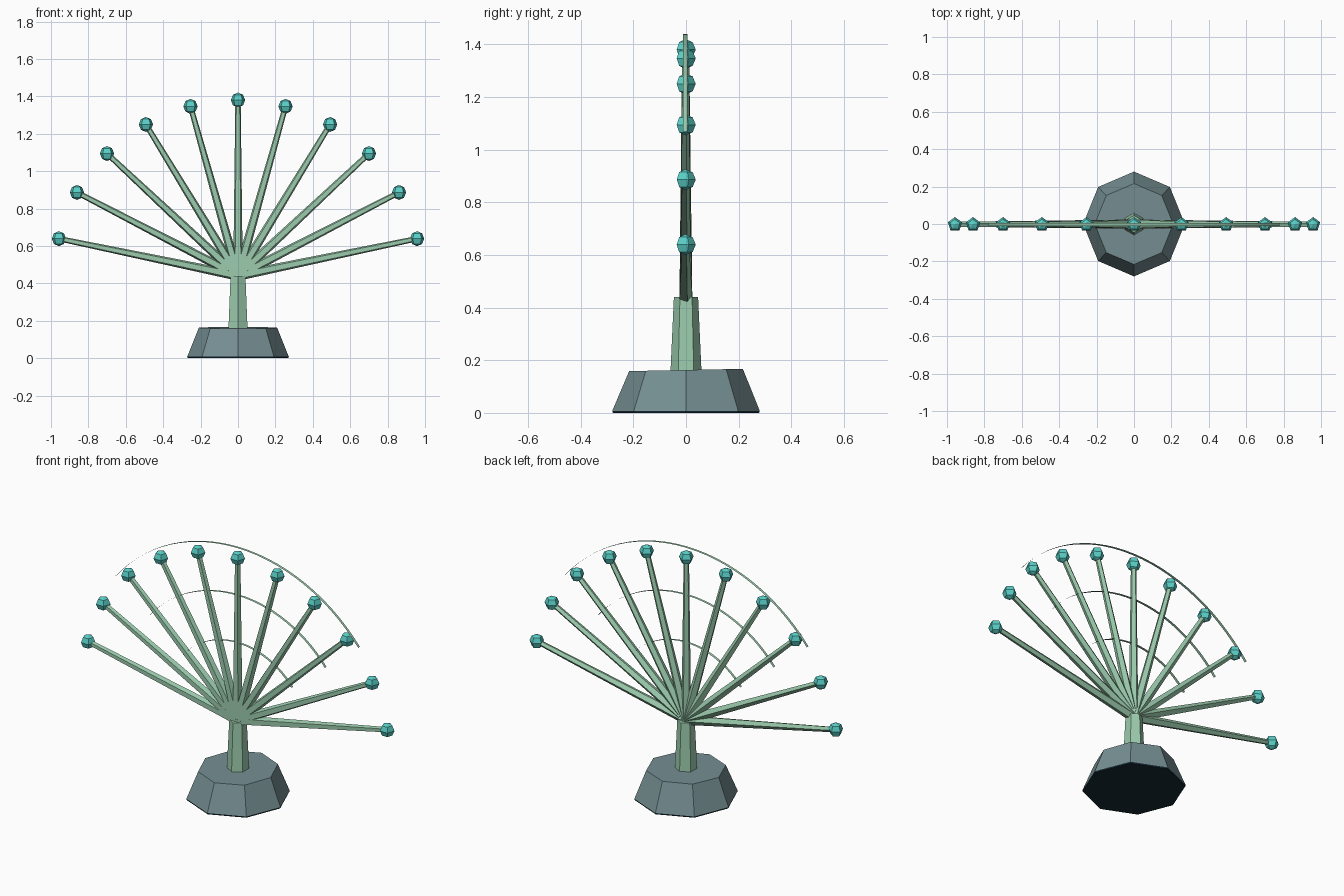
import bpy, bmesh, math
from mathutils import Vector

if "Cube" in bpy.data.objects:
    bpy.data.objects.remove(bpy.data.objects["Cube"])

HUB = Vector((0, -0.003, 0.44))


def material(name, rgb):
    m = bpy.data.materials.new(name)
    m.diffuse_color = (*rgb, 1)
    m.use_nodes = True
    m.node_tree.nodes["Principled BSDF"].inputs["Base Color"].default_value = m.diffuse_color
    return m


GREEN = material("pale_green", (0.33, 0.60, 0.42))
TEAL = material("bright_teal", (0.10, 0.62, 0.57))
SLATE = material("slate_grey", (0.18, 0.275, 0.29))
NAVY = material("dark_navy", (0.008, 0.023, 0.035))


def finish(name, bm, mat):
    mesh = bpy.data.meshes.new(name)
    bm.to_mesh(mesh)
    bm.free()
    mesh.materials.append(mat)
    ob = bpy.data.objects.new(name, mesh)
    bpy.context.collection.objects.link(ob)
    return ob


def tapered(name, a, b, r1, r2, sides, mat, start=0.0):
    """Tapered prism between two points."""
    a, b = Vector(a), Vector(b)
    axis = (b - a).normalized()
    v = Vector((0, 1, 0)) if abs(axis.y) < 0.9 else Vector((1, 0, 0))
    u = v.cross(axis).normalized()
    bm = bmesh.new()
    rings = []
    for p, r in ((a, r1), (b, r2)):
        rings.append([bm.verts.new(p + r * (math.cos(t) * u + math.sin(t) * v))
                      for t in (start + math.tau * i / sides for i in range(sides))])
    lo, hi = rings
    for i in range(sides):
        j = (i + 1) % sides
        bm.faces.new((lo[i], lo[j], hi[j], hi[i]))
    bm.faces.new(lo[::-1])
    bm.faces.new(hi)
    bmesh.ops.recalc_face_normals(bm, faces=bm.faces)
    return finish(name, bm, mat)


def ball(name, centre, r, seg=5, rows=4):
    """Faceted ball with a corner toward the back."""
    bm = bmesh.new()
    bmesh.ops.create_uvsphere(bm, u_segments=seg, v_segments=rows, radius=r)
    turn = max(bm.verts, key=lambda v: v.co.xy.length).co
    ang = math.pi / 2 - math.atan2(turn.y, turn.x)
    c, s = math.cos(ang), math.sin(ang)
    for v in bm.verts:
        x, y, z = v.co
        v.co = Vector((c * x - s * y, s * x + c * y, z)) + centre
    return finish(name, bm, TEAL)


def ribbon(name, radius, half_angle, width=0.016, steps=28):
    """Flat band following an arc around the hub."""
    bm = bmesh.new()
    pairs = []
    for i in range(steps + 1):
        t = half_angle * (2 * i / steps - 1)
        p = HUB + radius * Vector((math.sin(t), 0, math.cos(t)))
        pairs.append([bm.verts.new(p + Vector((0, d * width / 2, 0))) for d in (-1, 1)])
    for p, q in zip(pairs, pairs[1:]):
        bm.faces.new((p[0], q[0], q[1], p[1]))
    return finish(name, bm, GREEN)


# Weighted octagonal foot with a dark underside
foot = tapered("foot", (0, 0, 0.008), (0, 0, 0.163), 0.28, 0.216, 8, SLATE)
for v in foot.data.vertices:
    v.co.x *= 0.97
    if v.co.z > 0.1:
        v.co.z += 0.02 * v.co.y
pad = tapered("foot_pad", (0, 0, 0), (0, 0, 0.008), 0.278, 0.28, 8, NAVY)
for v in pad.data.vertices:
    v.co.x *= 0.97

# Hexagonal column, corners on the y axis
tapered("column", (0, 0, 0.155), (0, 0, 0.44), 0.059, 0.046, 6, GREEN, math.pi / 2)

# Fan of arms with a ball on each tip
for k in range(-5, 6):
    t = math.radians(15.65 * k)
    r = 0.94 + 0.04 * abs(math.sin(t)) ** 2.5
    tip = HUB + r * Vector((math.sin(t), 0, math.cos(t)))
    tapered(f"arm_{k + 6}", HUB, tip, 0.027, 0.015, 5, GREEN, math.pi / 2)
    ball(f"tip_ball_{k + 6}", tip, 0.04)

# Three thin arcs across the fan
for i, r in enumerate((0.45, 0.725, 1.0)):
    ribbon(f"arc_band_{i + 1}", r, math.radians(51))
